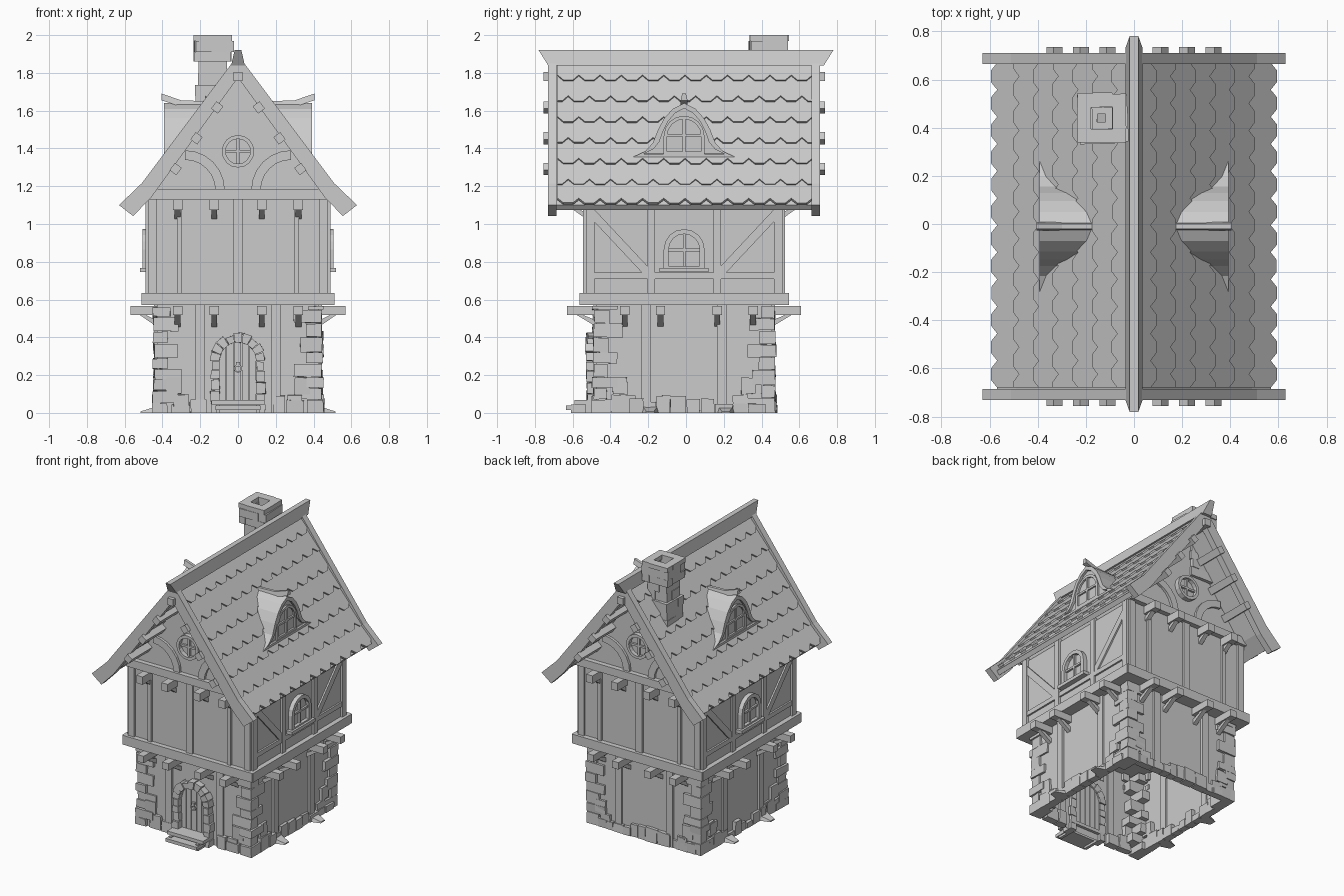
import bpy, bmesh, random
from math import sin, cos, pi, hypot, radians
from mathutils import Matrix, Vector

if "Cube" in bpy.data.objects:
    bpy.data.objects.remove(bpy.data.objects["Cube"])

random.seed(4)
R = random.uniform

def face(k):
    """Frame of wall k (front, right, back, left): u along wall, v up, w outward."""
    base = Matrix(((1, 0, 0, 0), (0, 0, -1, 0), (0, 1, 0, 0), (0, 0, 0, 1)))
    return Matrix.Translation((0, -.01, 0)) @ Matrix.Rotation(k * pi / 2, 4, 'Z') @ base

F = [face(k) for k in range(4)]
GW = [.465, .43] * 2      # ground wall distance
UW = [.52, .475] * 2      # upper wall distance
parts = {}

def part(name):
    return parts.setdefault(name, bmesh.new())

def loft(bm, a, b):
    n = len(a)
    va, vb = [bm.verts.new(p) for p in a], [bm.verts.new(p) for p in b]
    bm.faces.new(va)
    bm.faces.new(vb[::-1])
    for i in range(n):
        j = (i + 1) % n
        bm.faces.new((va[i], vb[i], vb[j], va[j]))

def prism(name, M, pts, w0, w1, jit=0):
    def ring(w):
        return [M @ Vector((u + R(-jit, jit), v + R(-jit, jit) * (v > .01), w + R(-jit, jit))) for u, v in pts]
    loft(part(name), ring(w0), ring(w1))

def box(name, M, u0, u1, v0, v1, w0, w1, jit=0):
    prism(name, M, [(u0, v0), (u1, v0), (u1, v1), (u0, v1)], w0, w1, jit)

def bar(name, M, p, q, width, w0, w1):
    d = Vector(q) - Vector(p)
    n = Vector((-d.y, d.x)).normalized() * width / 2
    p, q = Vector(p), Vector(q)
    prism(name, M, [p + n, p - n, q - n, q + n], w0, w1)

def band(name, M, outer, inner, w0, w1, closed=True):
    bm, n = part(name), len(outer)
    L = [[bm.verts.new(M @ Vector((u, v, w))) for u, v in pts]
         for pts, w in ((outer, w0), (outer, w1), (inner, w1), (inner, w0))]
    for i in range(n if closed else n - 1):
        j = (i + 1) % n
        for a in range(4):
            b = (a + 1) % 4
            bm.faces.new((L[a][i], L[a][j], L[b][j], L[b][i]))
    if not closed:
        for i in (0, n - 1):
            bm.faces.new([L[a][i] for a in range(4)])

def arc(cu, cv, r, a0, a1, n):
    return [(cu + r * cos(radians(a0 + (a1 - a0) * i / n)), cv + r * sin(radians(a0 + (a1 - a0) * i / n))) for i in range(n + 1)]

def arch(hw, v0, vs, n=8):
    return [(hw, v0)] + arc(0, vs, hw, 0, 180, n) + [(-hw, v0)]

# Wall bodies: open-bottomed ground floor, gabled upper floor
box("ground_walls", F[0], -.43, .43, 0, .58, -.465, .465)
bm = part("ground_walls")
bmesh.ops.delete(bm, geom=[f for f in bm.faces if f.calc_center_median().z < .01], context='FACES_ONLY')
prism("upper_walls", F[0], [(-.475, .57), (.475, .57), (.475, 1.12), (0, 1.78), (-.475, 1.12)], -.52, .52)

for k in range(4):
    M, g, w, end = F[k], GW[k], UW[k], k % 2 == 0
    half, ghalf = UW[k - 1], GW[k - 1]
    # Sill beam, posts and joists with braces
    box("sill_beams", M, -half - .03, half + .03, .57, .635, w - .02, w + .035)
    for s in (-1, 1):
        box("corner_posts", M, s * half, s * (half - .045), .63, 1.14, w - .01, w + .015)
        box("ground_posts", M, s * .2 - .025, s * .2 + .025, 0, .57, g - .01, g + .015)
    joists = (-.32, -.125, .125, .32) if end else (-.315, -.125, .175, .365)
    for u in joists:
        reach = .62 if end else .57
        box("floor_joists", M, u - .025, u + .025, .518, .567, g - .02, reach)
        levels = [(g, reach - .04, .45, .525)]
        if end:
            box("gable_joists", M, u - .025, u + .025, 1.075, 1.13, w - .02, .63)
            levels.append((w, .6, 1.02, 1.085))
        for wa, wb, va, vb in levels:
            def strut(x):
                return [M @ Vector(p) for p in ((x, va, wa - .01), (x, va + .035, wa - .01), (x, vb, wb - .03), (x, vb, wb))]
            loft(part("joist_braces"), strut(u - .015), strut(u + .015))
    if end:
        # Gable ends: posts, tie beam, curved braces, round window
        for u, h in ((0, .025), (-.31, .014), (.31, .014)):
            box("wall_posts", M, u - h, u + h, .63, 1.13, w, w + .015)
        box("tie_beams", M, -.48, .48, 1.13, 1.185, w, w + .035)
        for s in (-1, 1):
            a0, a1 = (90, 180) if s > 0 else (90, 0)
            band("gable_braces", M, arc(s * .28, 1.18, .21, a0, a1, 6), arc(s * .28, 1.18, .16, a0, a1, 6), w - .01, w + .018, False)
        prism("round_windows", M, arc(0, 1.385, .075, 0, 337.5, 15), w - .01, w + .006)
        band("round_windows", M, arc(0, 1.385, .086, 0, 337.5, 15), arc(0, 1.385, .066, 0, 337.5, 15), w - .01, w + .035)
        box("round_windows", M, -.007, .007, 1.315, 1.455, w, w + .02)
        box("round_windows", M, -.07, .07, 1.378, 1.392, w, w + .02)
        # Barge boards
        out = [(.51, 1.215), (.63, 1.1), (.555, 1.042), (.46, 1.14)]
        prism("barge_boards", M, [(0, 1.895)] + out + [(0, 1.775)] + [(-u, v) for u, v in out[::-1]], .675, .72)
    else:
        # Long sides: framed panels, diagonals, arched window
        box("wall_rails", M, -half, half, .71, .742, w - .01, w + .012)
        for s in (-1, 1):
            box("wall_posts", M, s * .155, s * .195, .63, 1.14, w - .01, w + .015)
            bar("diagonal_braces", M, (s * .49, 1.06), (s * .19, .74), .045, w - .01, w + .011)
        prism("side_windows", M, arch(.1, .755, .865), w - .01, w + .006)
        band("side_windows", M, arch(.108, .755, .865), arch(.082, .778, .865), w - .01, w + .03)
        box("side_windows", M, -.007, .007, .77, .95, w, w + .02)
        box("side_windows", M, -.085, .085, .855, .869, w, w + .02)
        box("window_sills", M, -.13, .13, .745, .768, w - .01, w + .045)
        # Bell-shaped dormer
        side = [(.27, 1.355), (.205, 1.385), (.165, 1.43), (.138, 1.5), (.105, 1.56), (.06, 1.61)]
        bell = side + [(0, 1.64)] + [(-u, v) for u, v in side[::-1]]
        inner = [(u * .8, 1.37 + (v - 1.355) * .85) for u, v in bell]
        prism("dormer_roofs", M, bell, .1, .375)
        band("dormer_frames", M, bell, inner, .36, .392)
        band("dormer_windows", M, arch(.108, 1.365, 1.465), arch(.09, 1.385, 1.465), .36, .388)
        box("dormer_windows", M, -.008, .008, 1.38, 1.56, .37, .386)
        box("dormer_windows", M, -.1, .1, 1.462, 1.476, .37, .386)
        ends = [[M @ Vector((u, v + dz, d)) for u, v in ((-.018, 1.62), (.018, 1.62), (.01, 1.655), (-.01, 1.655))]
                for d, dz in ((.17, -.005), (.3, 0), (.405, .035))]
        loft(part("dormer_ridges"), ends[0], ends[1])
        loft(part("dormer_ridges"), ends[1], ends[2])
        # Splayed foot stones
        for u in (-.18, .22):
            loft(part("foot_stones"), [M @ Vector(p) for p in ((u - .05, 0, g), (u - .04, .035, g), (u + .04, .035, g), (u + .05, 0, g))],
                 [M @ Vector(p) for p in ((u - .025, 0, .515), (u - .02, .008, .515), (u + .02, .008, .515), (u + .025, 0, .515))])
    # Foundation stones along the wall foot
    u = -ghalf + .08
    while u < ghalf - .1:
        d = R(.05, .1)
        if k or abs(u + d / 2) > .17:
            box("foundation_stones", M, u, u + d - .004, 0, R(.04, .1), g - .03, g + R(.012, .028), .003)
        u += d
    # Stepped stones beside each corner
    for s in (-1, 1):
        for u0, u1, v0, v1 in ((.26, .34, 0, .1), (.3, .38, .1, .19)):
            if k or u1 > .3:
                box("foundation_stones", M, s * u0, s * u1, v0, v1 - .004, g - .03, g + .018, .004)

# Corner quoins in alternating courses
for sx in (-1, 1):
    for sy in (-1, 1):
        z, i = 0, 0
        while z < .55:
            h = min(R(.05, .085), .567 - z)
            long, short = R(.1, .14), R(.055, .08)
            lx, ly = (long, short) if i % 2 else (short, long)
            o = R(.012, .024)
            y0, y1 = sorted((-sy * (.465 + o), -sy * (.465 - ly)))
            box("corner_quoins", F[0], sx * (.43 + o), sx * (.43 - lx), z, z + h - .003, y0, y1, .003)
            z, i = z + h, i + 1

# Door: planks under the arch, stone surround, ring handle, steps
M, g = F[0], GW[0]
for i in range(5):
    a, b = -.1 + i * .04, -.1 + (i + 1) * .04 - .004
    top = [(u, .275 + max(0, .01 - u * u) ** .5) for u in (b, (a + b) / 2, a)]
    prism("door", M, [(a, .06), (b, .06)] + top, g - .01, g + .012)
for s in (-1, 1):
    v = .0
    while v < .27:
        h = min(R(.045, .065), .275 - v) if v < .24 else .275 - v
        box("door_surround", M, s * .098, s * R(.134, .15), v, v + h - .003, g - .02, g + R(.045, .058), .002)
        v += max(h, .01)
for i in range(9):
    a0, a1 = i * 20 + .8, (i + 1) * 20 - .8
    r = R(.138, .152)
    prism("door_surround", M, arc(0, .275, r, a0, a1, 1) + arc(0, .275, .098, a1, a0, 1), g - .02, g + R(.045, .058), .002)
band("door_handle", M, arc(0, .235, .022, 0, 330, 11), arc(0, .235, .014, 0, 330, 11), g + .012, g + .026)
box("door_handle", M, -.01, .01, .245, .27, g + .01, g + .03)
box("door_steps", M, -.14, .14, .045, .068, g - .02, .58)
box("door_steps", M, -.12, .12, .015, .038, .5, .625)
for s in (-1, 1):
    box("door_steps", M, s * .095, s * .115, 0, .045, g, .6)

# Roof deck, purlins and ridge
deck = [(.49, 1.185), (.57, 1.1), (.55, 1.075), (.46, 1.155)]
prism("roof_deck", F[0], [(0, 1.85)] + deck + [(0, 1.79)] + [(-u, v) for u, v in deck[::-1]], -.68, .68)
for i in range(4):
    for s in ((-1, 1) if i else (1,)):
        c, d = Vector((s * .11 * i, 1.78 - .163 * i)), Vector((s * .6, -.8)) * .024
        if i == 0:
            d = Vector((0, -.024))
        bar("purlins", F[0], c - d, c + d, .045, -.745, .745)
loft(part("ridge_beam"), [Vector((x, -y, z)) for x, y, z in ((-.036, .73, 1.84), (.036, .73, 1.84), (.018, .78, 1.92), (-.018, .78, 1.92))],
     [Vector((x, y, z)) for x, y, z in ((-.036, .73, 1.84), (.036, .73, 1.84), (.018, .78, 1.92), (-.018, .78, 1.92))])

# Staggered roof tiles with clipped corners
def slope(s):
    L = hypot(.5, .675)
    if s < L:
        return Vector((.5 * s / L, 0, 1.865 - .675 * s / L))
    return Vector((.5 + (s - L) * .69, 0, 1.19 - (s - L) * .725))

rows, cols, W = 7, 12, 1.35 / 12
pitch = .96 / rows
for sx in (-1, 1):
    for r in range(rows):
        s1 = (r + 1) * pitch
        s0 = max(0, s1 - pitch * 1.3)
        A, B = slope(s0), slope(s1)
        d = (B - A).normalized()
        n = Vector((-d.z, 0, d.x))
        B = B + n * .014
        for c in range(cols + r % 2):
            yc = -.68 + W * (c + .5 - .5 * (r % 2))
            tip = R(-.006, .006)
            shape = [(-.5, 0), (.5, 0), (.5, 1 - .035 / (s1 - s0)), (.22, 1 + tip), (-.22, 1 + tip), (-.5, 1 - .035 / (s1 - s0))]
            def ring(off):
                out = []
                for a, t in shape:
                    p = A.lerp(B, t) + n * off
                    out.append(Vector((sx * p.x, min(.67, max(-.68, yc + a * W)), p.z)))
                return out
            loft(part("roof_tiles"), ring(0), ring(-.016))

# Chimney: pinwheel brick courses around an open flue
z, i = 1.5, 0
while z < 1.995:
    h = min(R(.05, .065), 2 - z)
    if 2 - z - h < .03:
        h = 2 - z
    e = .1 if z > 1.82 else .072 if z > 1.68 else .09
    lean = Matrix.Translation((-.132 + R(-.005, .005), .44, z)) @ Matrix.Rotation(R(-.04, .04), 4, 'Z')
    for k in range(4):
        t, o = .055, R(-.006, .008)
        B = lean @ Matrix.Rotation(k * pi / 2, 4, 'Z')
        x0, x1 = (-e, e - t) if i % 2 else (-e + t, e)
        loft(part("chimney"), [B @ Vector(p) for p in ((x0, -e - o, 0), (x1, -e - o, 0), (x1, -e + t, 0), (x0, -e + t, 0))],
             [B @ Vector(p) for p in ((x0, -e - o, h), (x1, -e - o, h), (x1, -e + t, h), (x0, -e + t, h))])
    z, i = z + h, i + 1

# Turn every collected part into an object
for name, bm in parts.items():
    bmesh.ops.recalc_face_normals(bm, faces=bm.faces)
    me = bpy.data.meshes.new(name)
    bm.to_mesh(me)
    bm.free()
    bpy.context.collection.objects.link(bpy.data.objects.new(name, me))
